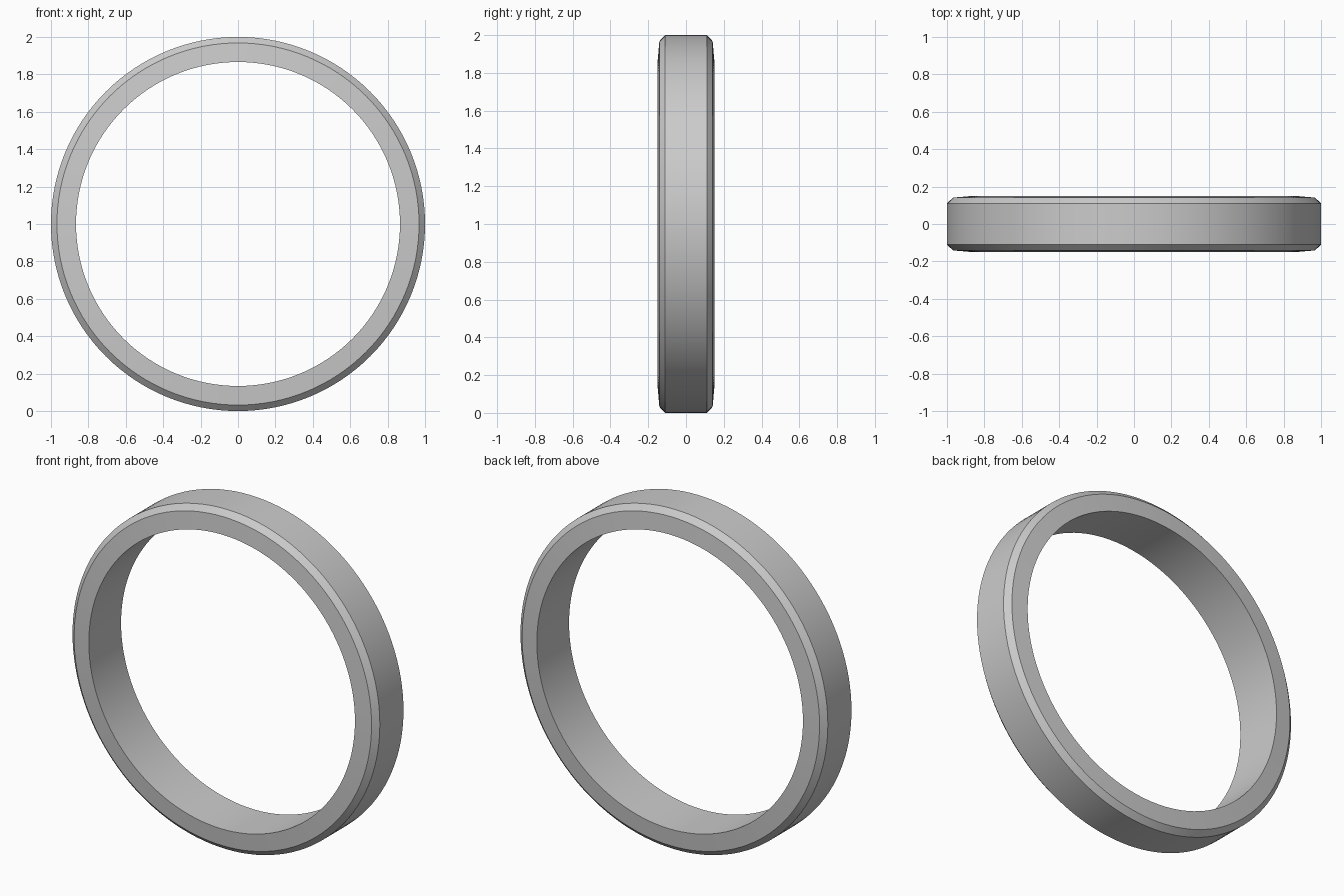
import bpy, bmesh, math

if "Cube" in bpy.data.objects:
    bpy.data.objects.remove(bpy.data.objects["Cube"])

# Half profile as (radius, y); mirrored to close the cross-section
half = [(0.866, 0.15), (0.968, 0.141), (1.0, 0.11)]
profile = half + [(r, -y) for r, y in reversed(half)]
SEGMENTS = 128

# Ring: sweep the cross-section around the y axis
bm = bmesh.new()
loops = []
for i in range(SEGMENTS):
    a = 2 * math.pi * i / SEGMENTS
    loops.append([bm.verts.new((r * math.cos(a), y, 1 + r * math.sin(a))) for r, y in profile])
n = len(profile)
for i in range(SEGMENTS):
    p, q = loops[i], loops[(i + 1) % SEGMENTS]
    for j in range(n):
        k = (j + 1) % n
        bm.faces.new((p[j], p[k], q[k], q[j]))
bmesh.ops.recalc_face_normals(bm, faces=bm.faces)

mesh = bpy.data.meshes.new("ring_band")
bm.to_mesh(mesh)
bm.free()
ring = bpy.data.objects.new("ring_band", mesh)
bpy.context.collection.objects.link(ring)

# Smooth around the ring, crisp at the chamfers
bpy.context.view_layer.objects.active = ring
ring.select_set(True)
bpy.ops.object.shade_smooth_by_angle(angle=math.radians(25))
